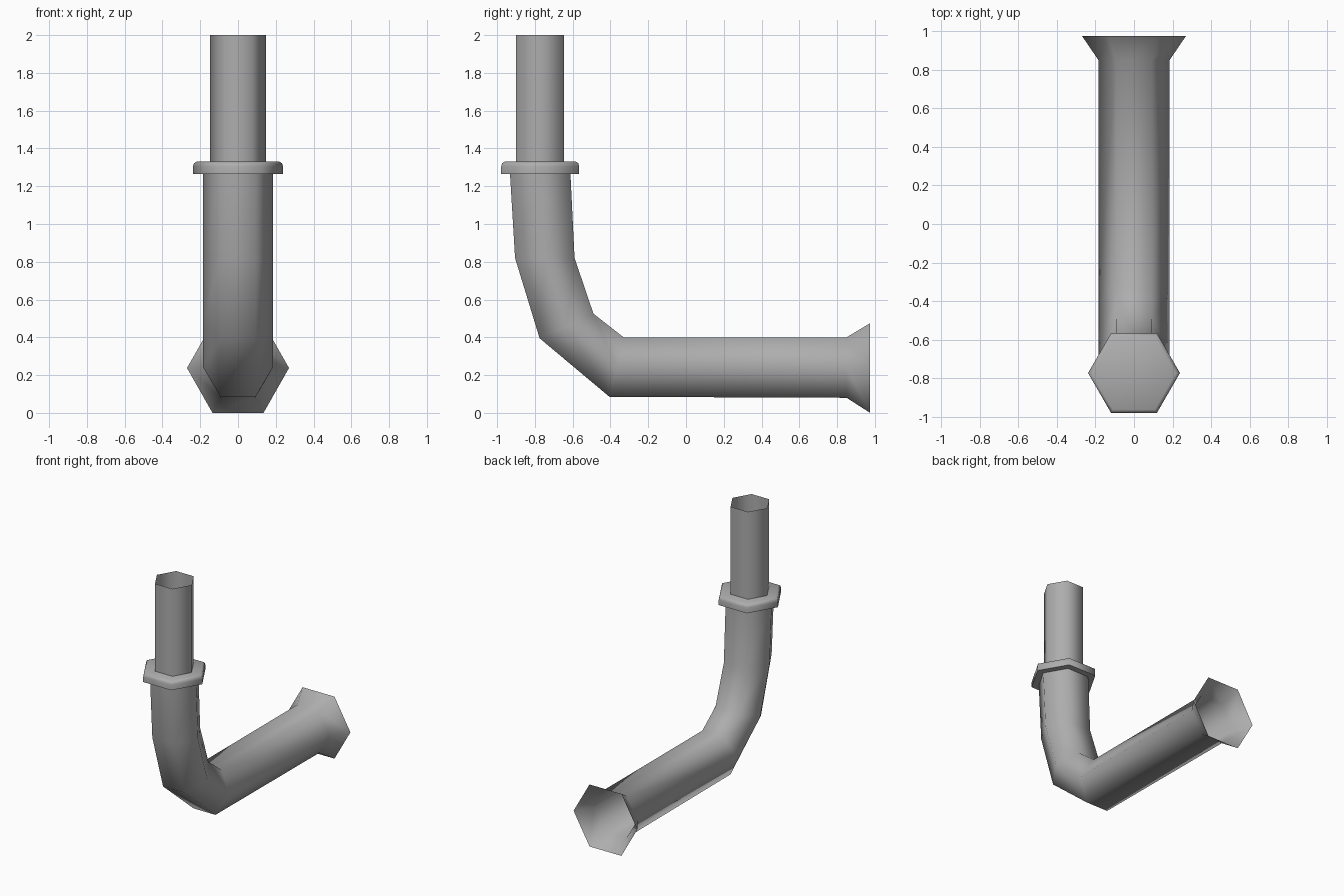
import bpy, bmesh, math
from mathutils import Vector

cube = bpy.data.objects.get("Cube")
if cube:
    bpy.data.objects.remove(cube)

grey = bpy.data.materials.new("pipe grey")
grey.use_nodes = True
colour = (0.42, 0.42, 0.42, 1)
grey.diffuse_color = colour
grey.node_tree.nodes["Principled BSDF"].inputs["Base Color"].default_value = colour

SIDES = 6
S60 = math.sin(math.pi / 3)


def loft(name, rings, capped=False):
    """Hexagonal skin; each ring is (x radius, outer (y, z), inner (y, z))."""
    bm = bmesh.new()
    loops = []
    for radius, outer, inner in rings:
        a, b = Vector((0, *outer)), Vector((0, *inner))
        centre, across = (a + b) / 2, (b - a) / 2 / S60
        loop = []
        for k in range(SIDES):
            t = math.tau * k / SIDES
            loop.append(bm.verts.new(centre + across * math.sin(t)
                                     + Vector((radius * math.cos(t), 0, 0))))
        loops.append(loop)
    for low, high in zip(loops, loops[1:]):
        for k in range(SIDES):
            n = (k + 1) % SIDES
            bm.faces.new((low[k], low[n], high[n], high[k]))
    if capped:
        bm.faces.new(loops[0][::-1])
        bm.faces.new(loops[-1])
        bmesh.ops.recalc_face_normals(bm, faces=bm.faces)
    mesh = bpy.data.meshes.new(name)
    bm.to_mesh(mesh)
    bm.free()
    mesh.materials.append(grey)
    obj = bpy.data.objects.new(name, mesh)
    bpy.context.collection.objects.link(obj)
    bpy.ops.object.select_all(action='DESELECT')
    obj.select_set(True)
    bpy.context.view_layer.objects.active = obj
    bpy.ops.object.shade_smooth_by_angle(angle=math.radians(65))
    return obj


def upright(radius, z, y=-0.772):
    """Level ring around the vertical pipe axis."""
    return (radius, (y - radius * S60, z), (y + radius * S60, z))


# Bent pipe with a flared open mouth at the back, listed from mouth to collar
R = 0.185
loft("bent_pipe", [
    (0.27, (0.975, 0.0), (0.975, 0.475)),
    (R, (0.85, 0.08), (0.85, 0.40)),
    (R, (-0.405, 0.085), (-0.33, 0.40)),
    (R, (-0.775, 0.395), (-0.49, 0.525)),
    (R, (-0.905, 0.82), (-0.59, 0.82)),
    (R, (-0.932, 1.27), (-0.612, 1.27)),
])

# Collar with a softened upper rim
loft("collar", [upright(0.238, 1.265), upright(0.238, 1.305),
                upright(0.233, 1.322), upright(0.218, 1.33)], capped=True)

# Narrow open tube
loft("upper_tube", [upright(0.147, 1.33), upright(0.147, 2.0)])
